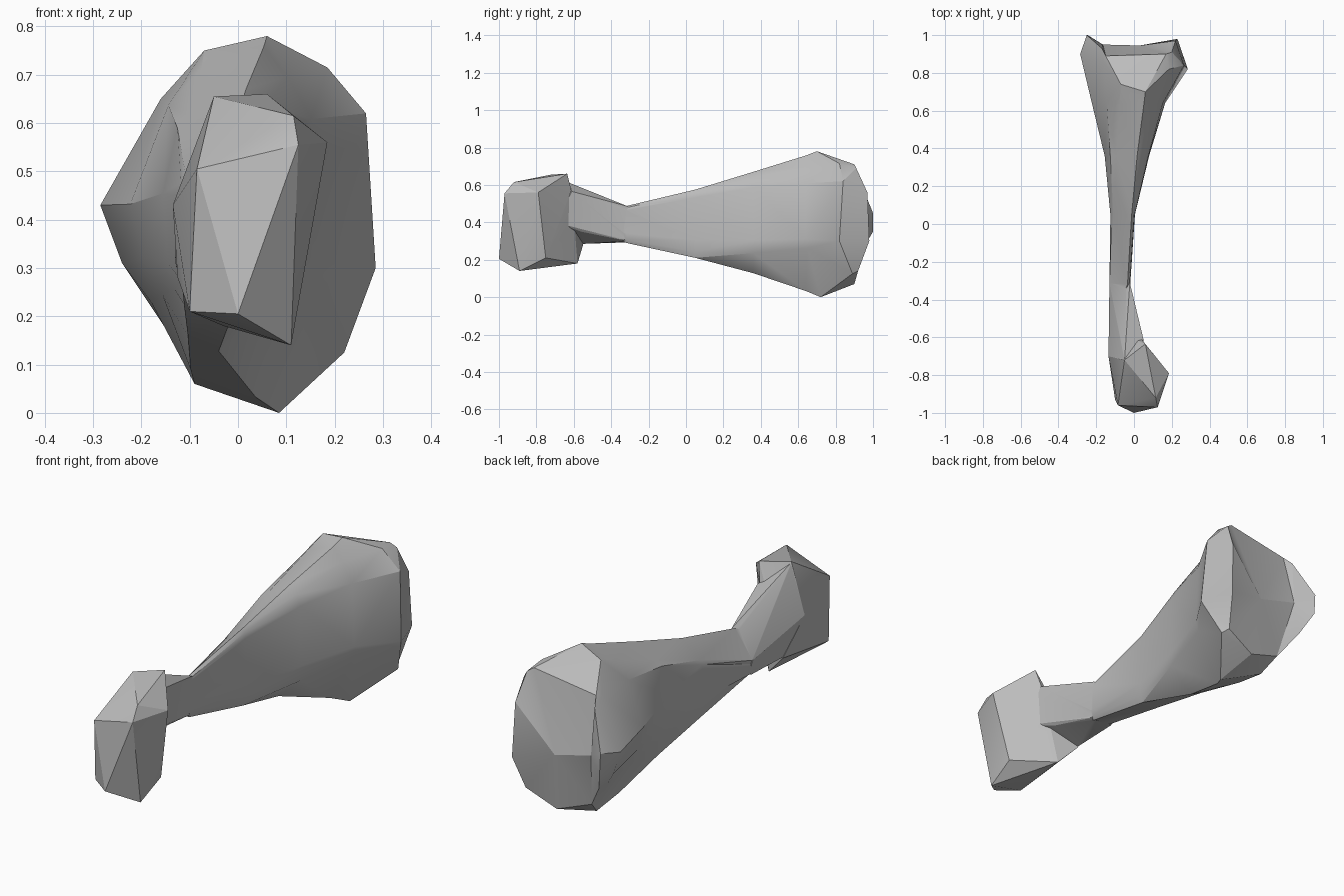
import bpy
import bmesh
from math import radians, copysign
from mathutils import Vector

cube = bpy.data.objects.get("Cube")
if cube:
    bpy.data.objects.remove(cube, do_unlink=True)

bone_grey = bpy.data.materials.new("bone grey")
bone_grey.use_nodes = True
colour = (0.5, 0.5, 0.5, 1)
bone_grey.diffuse_color = colour
bone_grey.node_tree.nodes["Principled BSDF"].inputs["Base Color"].default_value = colour


def finish(bm, name):
    """Turn a bmesh into a named object with the bone material."""
    bmesh.ops.recalc_face_normals(bm, faces=bm.faces)
    mesh = bpy.data.meshes.new(name)
    bm.to_mesh(mesh)
    bm.free()
    mesh.materials.append(bone_grey)
    obj = bpy.data.objects.new(name, mesh)
    bpy.context.collection.objects.link(obj)
    return obj


def hull(points, name):
    """Make a faceted block wrapped around a few corner points."""
    bm = bmesh.new()
    for p in points:
        bm.verts.new(p)
    bmesh.ops.convex_hull(bm, input=bm.verts)
    return finish(bm, name)


def bridge(bm, ring_a, ring_b):
    """Join two rings of equal length with a strip of quads."""
    count = len(ring_a)
    for i in range(count):
        j = (i + 1) % count
        bm.faces.new((ring_a[i], ring_a[j], ring_b[j], ring_b[i]))


def squeeze(value, low, high, new_low, new_high, power):
    """Move a rim coordinate into a smaller, boxier range."""
    n = 2 * (value - low) / (high - low) - 1
    n = copysign(abs(n) ** power, n)
    return new_low + (n + 1) / 2 * (new_high - new_low)


# Widest outline of the far head, clockwise from its top
rim = [(-.07, .74, .75), (.06, .70, .78), (.185, .82, .715),
       (.265, .84, .62), (.285, .82, .30), (.22, .89, .125),
       (.085, .72, 0), (-.09, .8, .06), (-.18, .85, .23),
       (-.24, .89, .31), (-.285, .9, .43), (-.16, .86, .65)]

# Inner outline on the back of the far head, with its two knuckles
back = [(-.15, .89, .66), (.17, .9, .71), (.2, .91, .69), (.22, .97, .56),
        (.23, .98, .30), (.2, .92, .14), (.05, .9, .07), (-.12, .88, .13),
        (-.2, .94, .25), (-.245, 1, .35), (-.25, 1, .45), (-.17, .93, .62)]

# Shaft stations: y, x range, z range, boxiness across and upward
stations = [(-.45, -.1, -.04, .36, .42, .5, .5),
            (-.32, -.13, -.02, .29, .487, .2, .5),
            (.05, -.125, .005, .21, .575, .2, .5),
            (.36, -.155, .08, .13, .67, .5, .7),
            (.64, -.223, .165, .033, .757, .9, 1)]

# Shaft and far head in one loft
bm = bmesh.new()
rings = []
for y, x0, x1, z0, z1, across, upward in stations:
    rings.append([bm.verts.new((squeeze(x, -.285, .285, x0, x1, across), y,
                                squeeze(z, 0, .78, z0, z1, upward)))
                  for x, _, z in rim])

# Straight ridge that falls along the right side of the shaft
ridge_start, ridge_end = Vector((-.13, -.32, .36)), Vector(rim[0])
for ring in rings[1:]:
    t = (ring[0].co.y - ridge_start.y) / (ridge_end.y - ridge_start.y)
    ring[0].co = ridge_start.lerp(ridge_end, t)
    for step, index in enumerate((11, 10, 9), start=1):
        ring[index].co.z = min(ring[index].co.z, ring[0].co.z - .02 * step)

# Crease under the left side of the shaft
rings[3][5].co = (.08, .36, .235)
rings[3][6].co = (-.04, .36, .128)
rings[4][5].co = (.16, .65, .262)
rings[4][1].co = (.053, .64, .757)

rings.append([bm.verts.new(p) for p in rim])
rings.append([bm.verts.new(p) for p in back])
for ring_a, ring_b in zip(rings, rings[1:]):
    bridge(bm, ring_a, ring_b)
bm.faces.new(rings[0])

# Shallow hollow between the knuckles
left_hollow = bm.verts.new((.03, .945, .35))
right_hollow = bm.verts.new((-.165, .95, .4))
last = rings[-1]
for i, vert in enumerate(last):
    centre = left_hollow if i < 7 else right_hollow
    bm.faces.new((vert, last[(i + 1) % len(last)], centre))
bm.faces.new((last[0], left_hollow, right_hollow))
bm.faces.new((last[7], right_hollow, left_hollow))
bmesh.ops.triangulate(bm, faces=bm.faces)
bone = finish(bm, "bone")

# Near head, a faceted block
near_head = hull([(.125, -.97, .555), (0, -1, .205), (.11, -.89, .14),
                  (.185, -.79, .56), (.12, -.75, .21), (-.05, -.72, .655),
                  (.06, -.635, .66), (.115, -.92, .615), (-.085, -.96, .505),
                  (-.1, -.93, .21), (-.135, -.7, .43), (-.03, -.58, .18),
                  (-.125, -.55, .28), (.04, -.61, .56)], "near_head")

# Neck, a wedge that runs from the near head into the shaft
neck = hull([(-.05, -.72, .65), (.05, -.61, .565), (-.022, -.31, .485),
             (-.13, -.31, .36), (-.135, -.7, .43), (-.125, -.55, .285),
             (.01, -.56, .35), (-.03, -.31, .3), (-.125, -.31, .293),
             (.05, -.7, .4)], "neck")

# Weld all parts into a single surface
bpy.ops.object.select_all(action="DESELECT")
bone.select_set(True)
bpy.context.view_layer.objects.active = bone
for part in (neck, near_head):
    union = bone.modifiers.new("weld", "BOOLEAN")
    union.operation = "UNION"
    union.solver = "EXACT"
    union.object = part
    bpy.ops.object.modifier_apply(modifier=union.name)
    bpy.data.objects.remove(part, do_unlink=True)

# Smooth the gentle bends and keep the facets crisp
bpy.ops.object.shade_smooth_by_angle(angle=radians(25))
